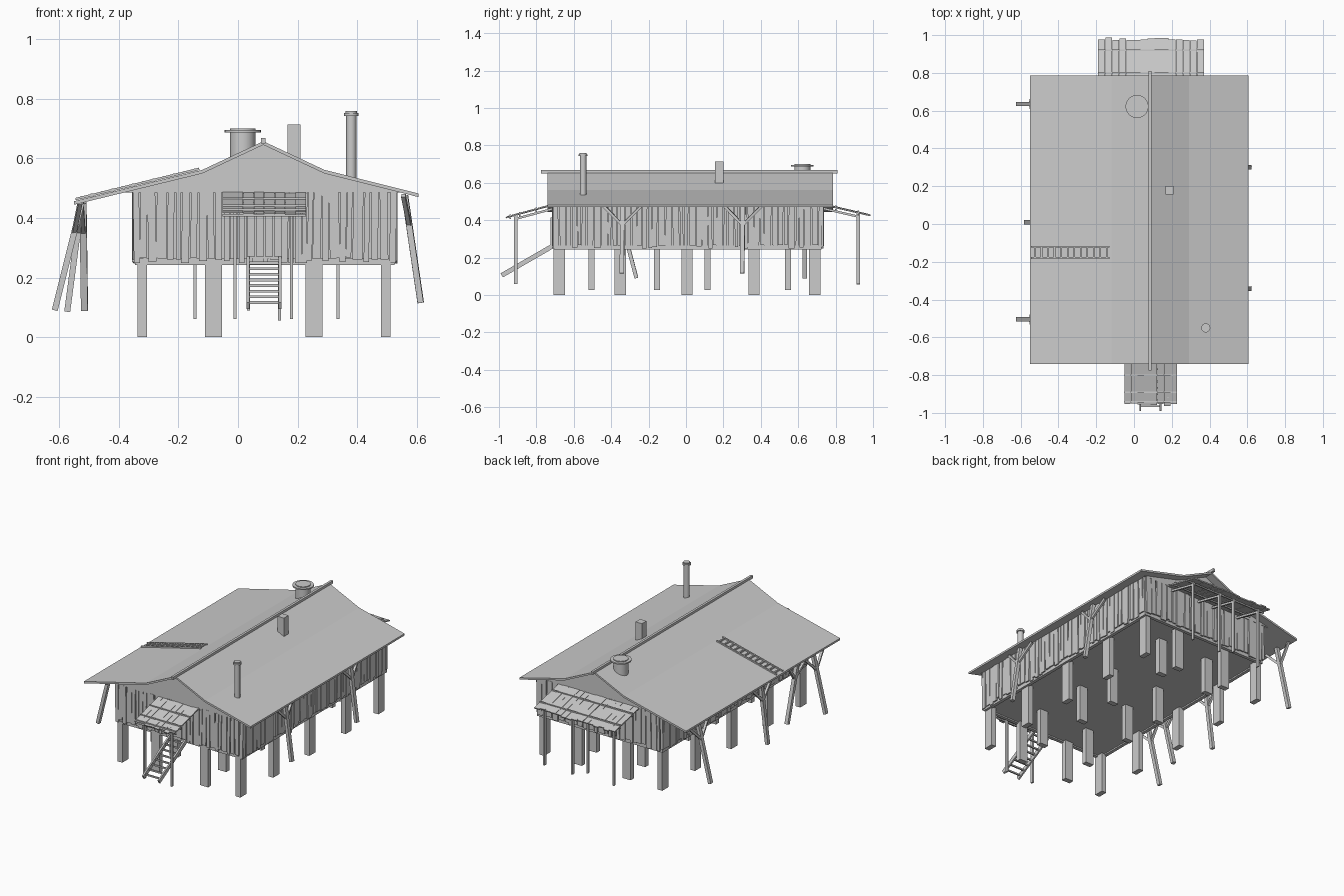
import bpy, bmesh, math, random
from mathutils import Matrix, Vector

random.seed(4)
if "Cube" in bpy.data.objects:
    bpy.data.objects.remove(bpy.data.objects["Cube"])

grey = bpy.data.materials.new("weathered_grey")
grey.use_nodes = True
GREY = (0.6, 0.6, 0.6, 1)
grey.diffuse_color = GREY
grey.node_tree.nodes["Principled BSDF"].inputs["Base Color"].default_value = GREY


def finish(name, bm, smooth=False):
    bmesh.ops.recalc_face_normals(bm, faces=bm.faces)
    mesh = bpy.data.meshes.new(name)
    bm.to_mesh(mesh)
    bm.free()
    mesh.materials.append(grey)
    ob = bpy.data.objects.new(name, mesh)
    bpy.context.collection.objects.link(ob)
    if smooth:
        bpy.ops.object.select_all(action="DESELECT")
        ob.select_set(True)
        bpy.context.view_layer.objects.active = ob
        bpy.ops.object.shade_smooth_by_angle()


def box(bm, lo, hi, tilt=None):
    lo, hi = Vector(lo), Vector(hi)
    m = Matrix.Translation((lo + hi) / 2)
    if tilt:
        m = m @ tilt
    bmesh.ops.create_cube(bm, size=1, matrix=m @ Matrix.Diagonal((*(hi - lo), 1)))


def beam(bm, p, q, w, h):
    p, q = Vector(p), Vector(q)
    d = q - p
    m = Matrix.Translation((p + q) / 2) @ d.to_track_quat("Z", "Y").to_matrix().to_4x4()
    bmesh.ops.create_cube(bm, size=1, matrix=m @ Matrix.Diagonal((w, h, d.length, 1)))


def tube(bm, x, y, z0, z1, r, sides=20):
    bmesh.ops.create_cone(bm, cap_ends=True, segments=sides, radius1=r, radius2=r,
                          depth=z1 - z0, matrix=Matrix.Translation((x, y, (z0 + z1) / 2)))


def prism(bm, outline, y0, y1):
    face = bm.faces.new([bm.verts.new((x, y0, z)) for x, z in outline])
    new = bmesh.ops.extrude_face_region(bm, geom=[face])["geom"]
    bmesh.ops.translate(bm, vec=(0, y1 - y0, 0),
                        verts=[v for v in new if isinstance(v, bmesh.types.BMVert)])


# Main dimensions
X0, X1, Y0, Y1 = -0.345, 0.525, -0.705, 0.725
FLOOR, EAVE = 0.25, 0.485
ROOF = [(-0.55, 0.456), (-0.12, 0.561), (0.085, 0.657), (0.29, 0.561), (0.605, 0.482)]


def roof_z(x):
    for (a, za), (b, zb) in zip(ROOF, ROOF[1:]):
        if x <= b:
            return za + (zb - za) * (x - a) / (b - a)
    return ROOF[-1][1]


def roof_x(z, side):
    pts = ROOF[:3] if side < 0 else ROOF[:1:-1]
    for (a, za), (b, zb) in zip(pts, pts[1:]):
        if z <= zb:
            return a + (b - a) * max(0, z - za) / (zb - za)
    return ROOF[2][0]


# Roof sheet and ridge beam
bm = bmesh.new()
prism(bm, ROOF + [(x, z - 0.012) for x, z in reversed(ROOF)], -0.74, 0.785)
finish("roof", bm)
bm = bmesh.new()
box(bm, (0.078, -0.775, 0.65), (0.093, 0.81, 0.668))
finish("ridge_beam", bm)

# Horizontal gable boards at both ends
bm = bmesh.new()
levels = [EAVE + 0.0265 * i for i in range(7)]
for z0, z1 in zip(levels, levels[1:]):
    a, b = z0 + 0.01, z1 + 0.01
    board = [(roof_x(a, -1), z0), (roof_x(a, 1), z0), (roof_x(b, 1), z1), (roof_x(b, -1), z1)]
    for y, lean in ((-0.715, 1), (0.735, -1)):
        prism(bm, board, y, y + lean * 0.012)
finish("gable_boards", bm)

# Floor, inner walls and edge beams
bm = bmesh.new()
box(bm, (X0, Y0, FLOOR), (X1, Y1, FLOOR + 0.015))
finish("floor", bm)
bm = bmesh.new()
box(bm, (X0 + 0.008, Y0 + 0.008, FLOOR + 0.01), (X1 - 0.008, Y1 - 0.008, EAVE))
finish("inner_walls", bm)
bm = bmesh.new()
for x in (X0, X1 - 0.02):
    box(bm, (x, Y0, FLOOR - 0.008), (x + 0.02, Y1, FLOOR + 0.012))
for y in (Y0, Y1 - 0.02):
    box(bm, (X0, y, FLOOR - 0.008), (X1, y + 0.02, FLOOR + 0.012))
finish("edge_beams", bm)


# Uneven vertical wall planks
def plank_wall(name, start, end, along_x, plane):
    bm = bmesh.new()
    p = start
    while p < end - 0.01:
        w = min(random.uniform(0.016, 0.036), end - p)
        lo, hi = FLOOR + random.uniform(-0.003, 0.018), EAVE + 0.004
        off = plane + random.uniform(-0.003, 0.003)
        tilt = math.radians(random.uniform(-1.3, 1.3))
        if along_x:
            box(bm, (p, off - 0.005, lo), (p + w, off + 0.005, hi), Matrix.Rotation(tilt, 4, "Y"))
        else:
            box(bm, (off - 0.005, p, lo), (off + 0.005, p + w, hi), Matrix.Rotation(tilt, 4, "X"))
        p += w + random.uniform(0.001, 0.007)
    finish(name, bm)


plank_wall("front_planks", X0 - 0.006, X1 + 0.006, True, Y0 - 0.004)
plank_wall("back_planks", X0 - 0.006, X1 + 0.006, True, Y1 + 0.004)
plank_wall("left_planks", Y0, Y1, False, X1 + 0.002)
plank_wall("right_planks", Y0, Y1, False, X0 - 0.002)

# Front door
bm = bmesh.new()
for i in range(4):
    x = 0.03 + 0.03 * i
    box(bm, (x, Y0 - 0.02, 0.27), (x + 0.027, Y0 - 0.008, 0.415))
finish("front_door", bm)

# Stilts under the floor
bm = bmesh.new()
for x in (-0.322, 0.496):
    for y in (-0.678, -0.352, 0.005, 0.364, 0.688):
        box(bm, (x - 0.016, y - 0.03, 0), (x + 0.016, y + 0.03, FLOOR + 0.005))
for x in (-0.082, 0.255):
    for y in (-0.685, 0.69):
        box(bm, (x - 0.028, y - 0.016, 0), (x + 0.028, y + 0.016, FLOOR + 0.005))
    for y in (-0.505, -0.155, 0.115, 0.545):
        box(bm, (x - 0.028, y - 0.016, 0.027), (x + 0.028, y + 0.016, FLOOR + 0.005))
finish("stilts", bm)

# Leaning eave struts with forked braces
bm = bmesh.new()
STRUTS = [((-0.525, 0.635, 0.45), (-0.615, 0.635, 0.09)), ((-0.525, 0.01, 0.45), (-0.573, 0.01, 0.085)),
          ((-0.525, -0.505, 0.45), (-0.615, -0.505, 0.09)), ((-0.52, -0.36, 0.45), (-0.515, -0.265, 0.09)),
          ((0.56, 0.305, 0.475), (0.613, 0.3, 0.115)), ((0.56, -0.34, 0.475), (0.613, -0.343, 0.115))]
for top, foot in STRUTS:
    beam(bm, foot, top, 0.023, 0.02)
    fork = Vector(top).lerp(Vector(foot), 0.28)
    for s in (-1, 1):
        beam(bm, fork, (top[0] - 0.005, top[1] + s * 0.1, top[2]), 0.014, 0.014)
finish("eave_struts", bm)


# Plank awnings: ragged boards, battens, rafters and posts
def awning(name, x0, x1, inner, outer, count, battens, post_y, posts):
    (ya, za), (yb, zb) = inner, outer
    bm = bmesh.new()
    w = (x1 - x0) / count

    def on_slope(y, dz=0):
        return za + (zb - za) * (y - ya) / (yb - ya) + dz

    for i in range(count):
        end = yb - math.copysign(random.uniform(0, 0.02), yb - ya)
        x = x0 + w * (i + 0.5)
        d = random.uniform(-0.002, 0.002)
        beam(bm, (x, ya, za + d), (x, end, on_slope(end, d)), w * 0.97, 0.007)
    for y in battens:
        for dz in (0.006, -0.012):
            beam(bm, (x0, y, on_slope(y, dz)), (x1, y, on_slope(y, dz)), 0.008, 0.008)
    for x, foot in posts:
        beam(bm, (x, ya, za - 0.022), (x, post_y, on_slope(post_y, -0.022)), 0.01, 0.012)
        box(bm, (x - 0.005, post_y - 0.009, foot), (x + 0.005, post_y + 0.009, on_slope(post_y)))
    finish(name, bm)


awning("front_awning", -0.052, 0.228, (-0.715, 0.482), (-0.97, 0.413), 8,
       (-0.80, -0.89, -0.94), -0.91, [(-0.01, 0.06), (0.18, 0.06)])
awning("back_awning", -0.19, 0.37, (0.735, 0.484), (0.99, 0.425), 15,
       (0.80, 0.92), 0.92, [(-0.145, 0.06), (0.035, 0.09), (0.14, 0.055), (0.335, 0.06)])


# Ladders: the entry stair and the one lying on the roof
def ladder(name, foot, top, across, rungs, size):
    bm = bmesh.new()
    foot, top, across = Vector(foot), Vector(top), Vector(across)
    for s in (-1, 1):
        beam(bm, foot + across * s, top + across * s, *size)
    for i in range(rungs):
        p = foot.lerp(top, (i + 0.6) / rungs)
        beam(bm, p - across, p + across, 0.009, 0.009)
    finish(name, bm)


ladder("entry_stair", (0.087, -0.985, 0.105), (0.087, -0.69, 0.275), (0.054, 0, 0), 9, (0.01, 0.025))
ladder("roof_ladder", (-0.545, -0.15, roof_z(-0.545) + 0.006), (-0.13, -0.15, roof_z(-0.13) + 0.006),
       (0, 0.03, 0), 12, (0.008, 0.008))

# Chimneys and vent drum
bm = bmesh.new()
tube(bm, 0.38, -0.55, 0.5, 0.752, 0.017)
tube(bm, 0.38, -0.55, 0.742, 0.752, 0.024)
tube(bm, 0.38, -0.55, 0.752, 0.759, 0.019)
finish("stove_pipe", bm, True)
bm = bmesh.new()
box(bm, (0.166, 0.155, 0.58), (0.21, 0.2, 0.714))
finish("square_chimney", bm)
bm = bmesh.new()
tube(bm, 0.016, 0.622, 0.55, 0.7, 0.043, 24)
tube(bm, 0.016, 0.622, 0.687, 0.695, 0.061, 24)
finish("vent_drum", bm, True)
